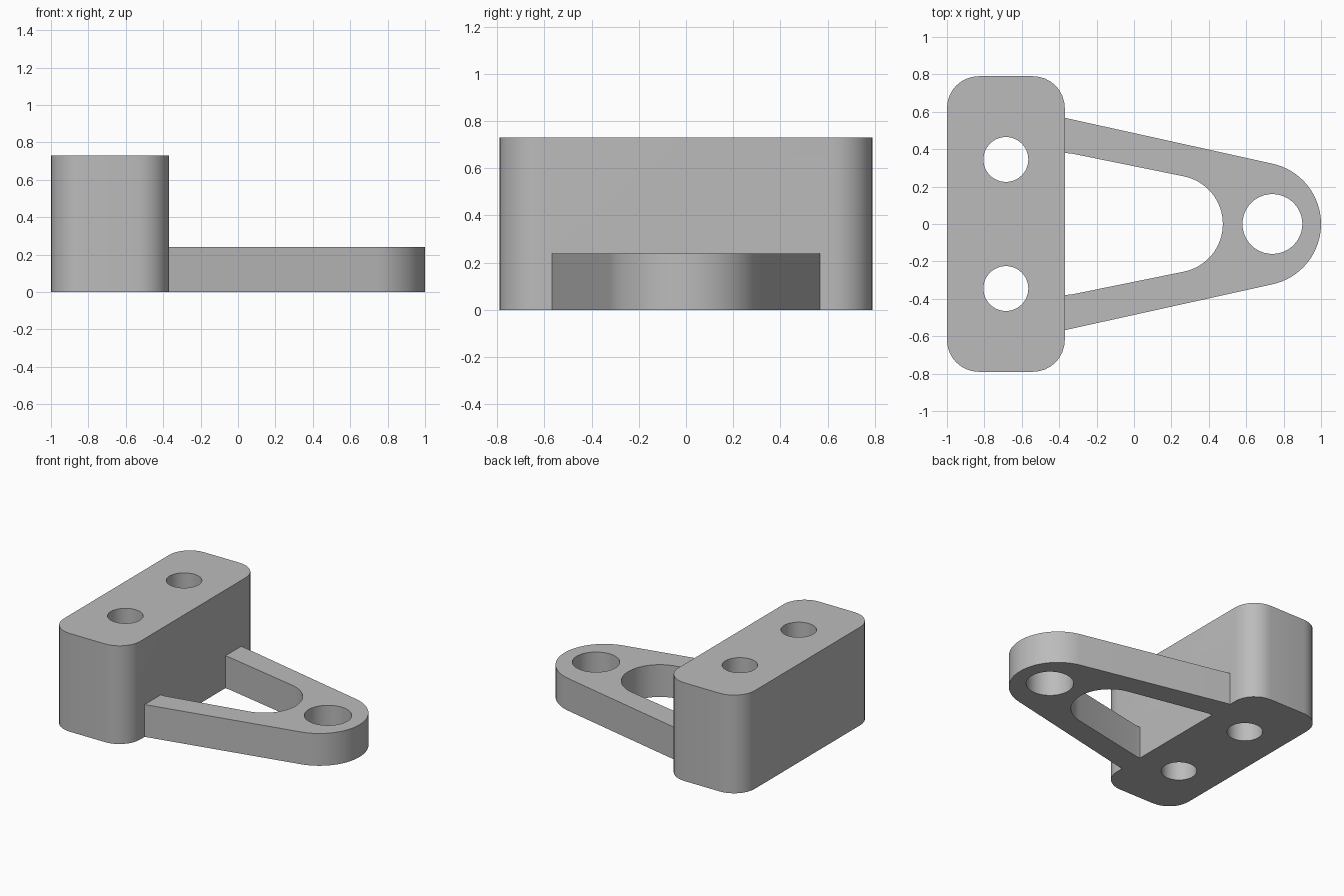
import bpy
import bmesh
from math import radians, cos, sin, atan2

cube = bpy.data.objects.get("Cube")
if cube:
    bpy.data.objects.remove(cube, do_unlink=True)

grey = bpy.data.materials.new("plain grey")
grey.use_nodes = True
grey.diffuse_color = (0.5, 0.5, 0.5, 1)
grey.node_tree.nodes["Principled BSDF"].inputs["Base Color"].default_value = (0.5, 0.5, 0.5, 1)


def arc(cx, cy, r, start, end, steps):
    """Points along an arc, angles in degrees."""
    angles = [radians(start + (end - start) * i / steps) for i in range(steps + 1)]
    return [(cx + r * cos(a), cy + r * sin(a)) for a in angles]


def circle(cx, cy, r):
    return arc(cx, cy, r, 0, 360, 48)[:-1]


def plate(name, loops, height):
    """Extrude an outline with holes from the ground up."""
    bm = bmesh.new()
    edges = []
    for loop in loops:
        verts = [bm.verts.new((x, y, 0)) for x, y in loop]
        edges += [bm.edges.new((v, verts[i - 1])) for i, v in enumerate(verts)]
    bmesh.ops.triangle_fill(bm, edges=edges, use_beauty=True, use_dissolve=False)
    top = bmesh.ops.extrude_face_region(bm, geom=bm.faces[:], use_keep_orig=True)
    bmesh.ops.translate(bm, vec=(0, 0, height),
                        verts=[g for g in top["geom"] if isinstance(g, bmesh.types.BMVert)])
    bmesh.ops.recalc_face_normals(bm, faces=bm.faces[:])
    mesh = bpy.data.meshes.new(name)
    bm.to_mesh(mesh)
    bm.free()
    mesh.materials.append(grey)
    obj = bpy.data.objects.new(name, mesh)
    bpy.context.collection.objects.link(obj)
    return obj


# Tall mounting block: rounded corners and two bolt holes
BACK, FACE, SIDE, R = -1.0, -0.37, 0.79, 0.17
block_outline = (arc(FACE - R, SIDE - R, R, 0, 90, 8) + arc(BACK + R, SIDE - R, R, 90, 180, 8)
                 + arc(BACK + R, R - SIDE, R, 180, 270, 8) + arc(FACE - R, R - SIDE, R, 270, 360, 8))
block = plate("mounting_block",
              [block_outline, circle(-0.685, 0.345, 0.12), circle(-0.685, -0.345, 0.12)], 0.73)

# Low forked arm: two tapering legs meeting in a rounded eye, rooted in the block
ROOT = FACE - 0.06
outer_tip = arc(0.67, 0, 0.33, -77.5, 77.5, 32)
inner_tip = arc(0.215, 0, 0.26, 78.5, -78.5, 32)
arm_outline = ([(ROOT, -0.581), *outer_tip, (ROOT, 0.581)]
               + [(ROOT, 0.38), (-0.34, 0.378), *inner_tip, (-0.34, -0.378), (ROOT, -0.38)])
arm = plate("forked_arm", [arm_outline, circle(0.74, 0, 0.16)], 0.24)

# Fuse the arm into the block
union = block.modifiers.new("fuse_arm", "BOOLEAN")
union.operation = "UNION"
union.solver = "EXACT"
union.object = arm
bpy.context.view_layer.objects.active = block
block.select_set(True)
bpy.ops.object.modifier_apply(modifier=union.name)
bpy.data.objects.remove(arm, do_unlink=True)
block.name = "bracket"

# Smooth the curved walls, keep the rims sharp
bpy.ops.object.shade_smooth_by_angle(angle=radians(30))
